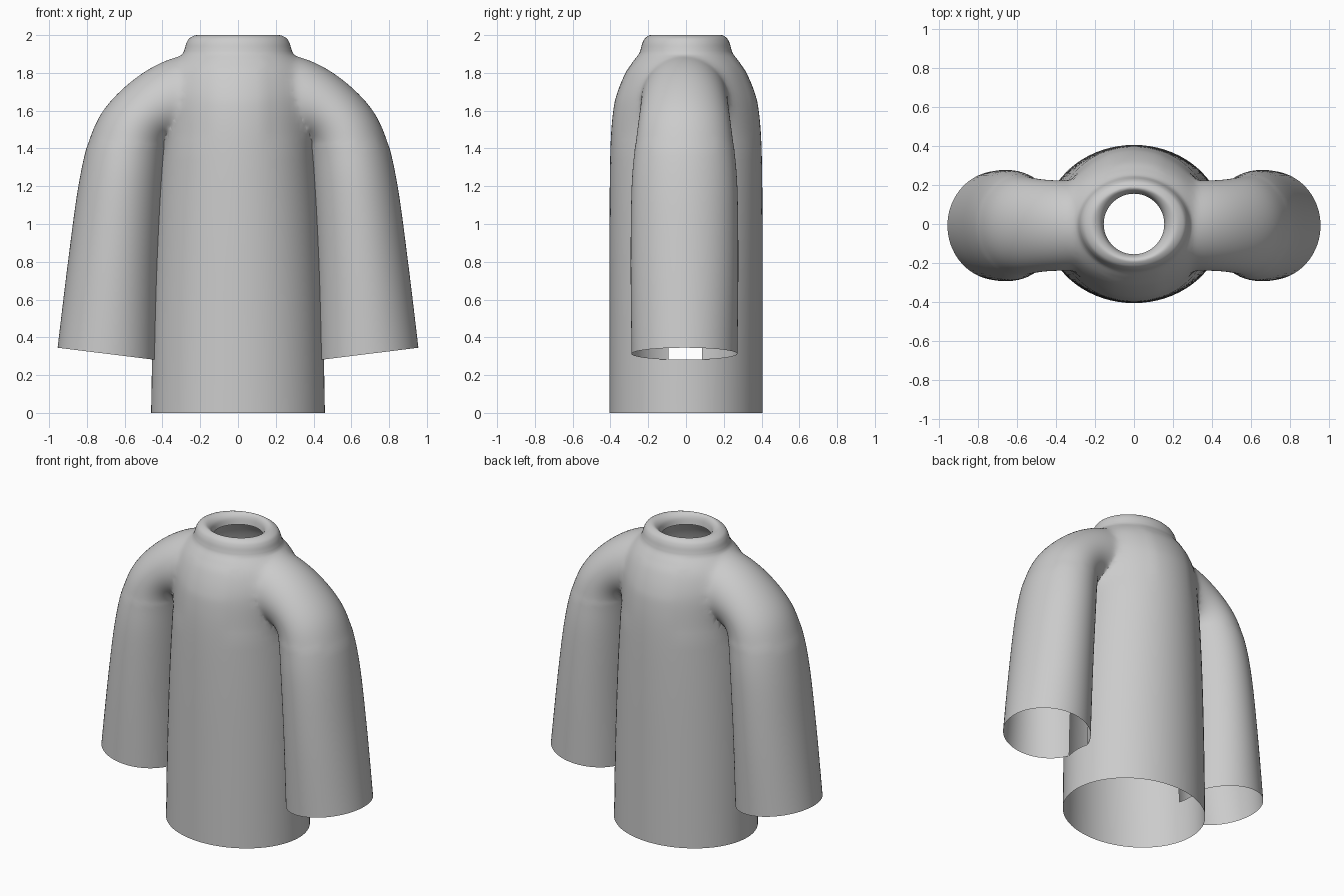
import bpy, bmesh, math
from mathutils import Vector

if "Cube" in bpy.data.objects:
    bpy.data.objects.remove(bpy.data.objects["Cube"])

SEG = 72


def spline(points, steps):
    """Catmull-Rom curve through tuples of numbers."""
    pts = [Vector(p) for p in points]
    out = []
    for i in range(len(pts) - 1):
        a, b = pts[max(i - 1, 0)], pts[i]
        c, d = pts[i + 1], pts[min(i + 2, len(pts) - 1)]
        for k in range(steps):
            t = k / steps
            out.append(0.5 * (2 * b + (c - a) * t + (2 * a - 5 * b + 4 * c - d) * t * t
                              + (3 * b - a - 3 * c + d) * t ** 3))
    return out + [pts[-1]]


def loft(name, rings):
    """Closed solid through elliptic rings given as (centre, axis_u, axis_v)."""
    bm = bmesh.new()
    loops = []
    for c, u, v in rings:
        loops.append([bm.verts.new(c + u * math.cos(2 * math.pi * k / SEG)
                                   + v * math.sin(2 * math.pi * k / SEG)) for k in range(SEG)])
    for a, b in zip(loops, loops[1:]):
        for k in range(SEG):
            n = (k + 1) % SEG
            bm.faces.new((a[k], a[n], b[n], b[k]))
    bm.faces.new(loops[0])
    bm.faces.new(loops[-1])
    bmesh.ops.recalc_face_normals(bm, faces=bm.faces)
    mesh = bpy.data.meshes.new(name)
    bm.to_mesh(mesh)
    bm.free()
    ob = bpy.data.objects.new(name, mesh)
    bpy.context.collection.objects.link(ob)
    return ob


# Torso with rolled collar: height, half width, half depth
torso = spline([(0, .46, .405), (.5, .45, .405), (1.0, .43, .405), (1.4, .405, .40),
                (1.6, .395, .385), (1.7, .39, .362), (1.8, .37, .32), (1.86, .335, .28),
                (1.9, .295, .25), (1.925, .283, .24), (1.96, .272, .23), (1.985, .255, .215),
                (2.0, .22, .19), (1.993, .19, .175), (1.97, .166, .163), (1.93, .155, .155)], 5)
sweater = loft("sweater", [(Vector((0, 0, z)), Vector((rx, 0, 0)), Vector((0, ry, 0)))
                           for z, rx, ry in torso])

# Sleeves: outer (x, z), inner (x, z), half depth
sleeve = [(.955, .345, .43, .28, .28), (.90, .80, .42, .76, .285), (.845, 1.2, .40, 1.18, .28),
          (.785, 1.46, .385, 1.36, .262), (.70, 1.625, .37, 1.43, .248),
          (.55, 1.77, .34, 1.45, .236), (.40, 1.86, .27, 1.45, .232),
          (.27, 1.895, .20, 1.45, .225), (.13, 1.89, .10, 1.45, .20)]
curve = []
for p in sleeve:
    curve.append(Vector(p))
samples = spline(curve, 7)
for side, label in ((1, "left_sleeve"), (-1, "right_sleeve")):
    rings = []
    for ox, oz, ix, iz, d in samples:
        o, i = Vector((side * ox, -.008, oz)), Vector((side * ix, -.008, iz))
        rings.append(((o + i) / 2, (o - i) / 2, Vector((0, d, 0))))
    part = loft(label, rings)
    mod = sweater.modifiers.new("join", 'BOOLEAN')
    mod.operation = 'UNION'
    mod.solver = 'EXACT'
    mod.object = part
    bpy.context.view_layer.objects.active = sweater
    bpy.ops.object.modifier_apply(modifier=mod.name)
    bpy.data.objects.remove(part)

# Open the hem, cuffs and neck
bm = bmesh.new()
bm.from_mesh(sweater.data)
bm.normal_update()


def on_cuff(co):
    return abs((co.z - .28) * .525 - (abs(co.x) - .43) * .065) < .001


caps = []
for f in bm.faces:
    cos = [v.co for v in f.verts]
    hem = all(c.z < .001 for c in cos)
    neck = all(abs(c.z - 1.93) < .001 and c.xy.length < .16 for c in cos)
    cuff = f.normal.z < -.7 and all(on_cuff(c) for c in cos)
    if hem or neck or cuff:
        caps.append(f)
bmesh.ops.delete(bm, geom=caps, context='FACES')

# Soften the shoulder seams
bmesh.ops.remove_doubles(bm, verts=bm.verts, dist=.004)
soft = [v for v in bm.verts if 1.42 < v.co.z < 1.9 and abs(v.co.x) > .15 and not v.is_boundary]
for _ in range(12):
    bmesh.ops.smooth_vert(bm, verts=soft, factor=.5,
                          use_axis_x=True, use_axis_y=True, use_axis_z=True)
bm.to_mesh(sweater.data)
bm.free()

sweater.select_set(True)
bpy.context.view_layer.objects.active = sweater
bpy.ops.object.shade_smooth_by_angle(angle=math.radians(50))
